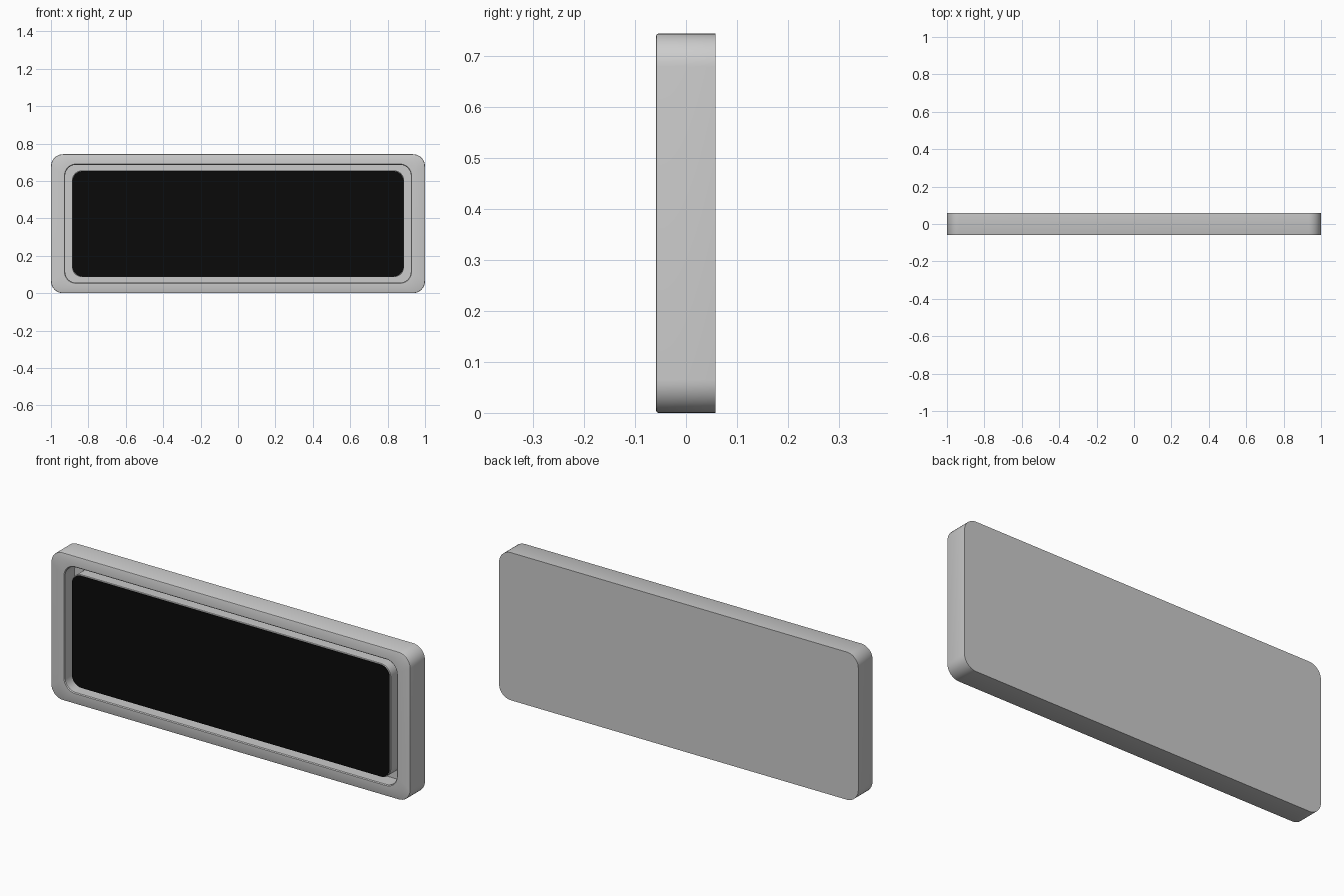
import bpy, bmesh, math

if "Cube" in bpy.data.objects:
    bpy.data.objects.remove(bpy.data.objects["Cube"])

CZ = 0.3715  # height of the panel centre


def outline(w, h, r, n=10):
    """Rounded rectangle in the XZ plane, counter-clockwise seen from the front."""
    pts = []
    for i, (sx, sz) in enumerate([(1, 1), (-1, 1), (-1, -1), (1, -1)]):
        for k in range(n + 1):
            a = math.pi / 2 * (i + k / n)
            pts.append((sx * (w - r) + r * math.cos(a), CZ + sz * (h - r) + r * math.sin(a)))
    return pts


def loft(name, sections, colour=None):
    """Skin rounded rectangles (half width, half height, radius, y), capping both ends."""
    bm = bmesh.new()
    rings = [[bm.verts.new((x, y, z)) for x, z in outline(w, h, r)] for w, h, r, y in sections]
    for a, b in zip(rings, rings[1:]):
        for i in range(len(a)):
            j = (i + 1) % len(a)
            bm.faces.new((a[i], a[j], b[j], b[i]))
    bm.faces.new(rings[0])
    bm.faces.new(rings[-1])
    bmesh.ops.recalc_face_normals(bm, faces=bm.faces)
    me = bpy.data.meshes.new(name)
    bm.to_mesh(me)
    bm.free()
    ob = bpy.data.objects.new(name, me)
    bpy.context.collection.objects.link(ob)
    if colour:
        mat = bpy.data.materials.new(name + "_colour")
        mat.diffuse_color = colour
        mat.use_nodes = True
        mat.node_tree.nodes["Principled BSDF"].inputs["Base Color"].default_value = mat.diffuse_color
        me.materials.append(mat)
    bpy.context.view_layer.objects.active = ob
    ob.select_set(True)
    bpy.ops.object.shade_smooth_by_angle(angle=math.radians(30))
    ob.select_set(False)
    return ob


# Housing: back plate, softened front rim and the deep channel around the screen
loft("housing", [
    (1.0, 0.3715, 0.065, 0.058),
    (1.0, 0.3715, 0.065, -0.054),
    (0.9985, 0.370, 0.0635, -0.0575),
    (0.995, 0.3665, 0.060, -0.059),
    (0.928, 0.319, 0.062, -0.059),
    (0.924, 0.315, 0.058, -0.055),
    (0.924, 0.315, 0.058, 0.020),
])

# Raised block carrying the screen
loft("screen_block", [
    (0.888, 0.285, 0.055, 0.022),
    (0.888, 0.285, 0.055, -0.053),
    (0.885, 0.282, 0.052, -0.056),
])

# Black display face
loft("screen", [
    (0.884, 0.281, 0.051, -0.054),
    (0.884, 0.281, 0.051, -0.058),
], (0.003, 0.003, 0.003, 1))
